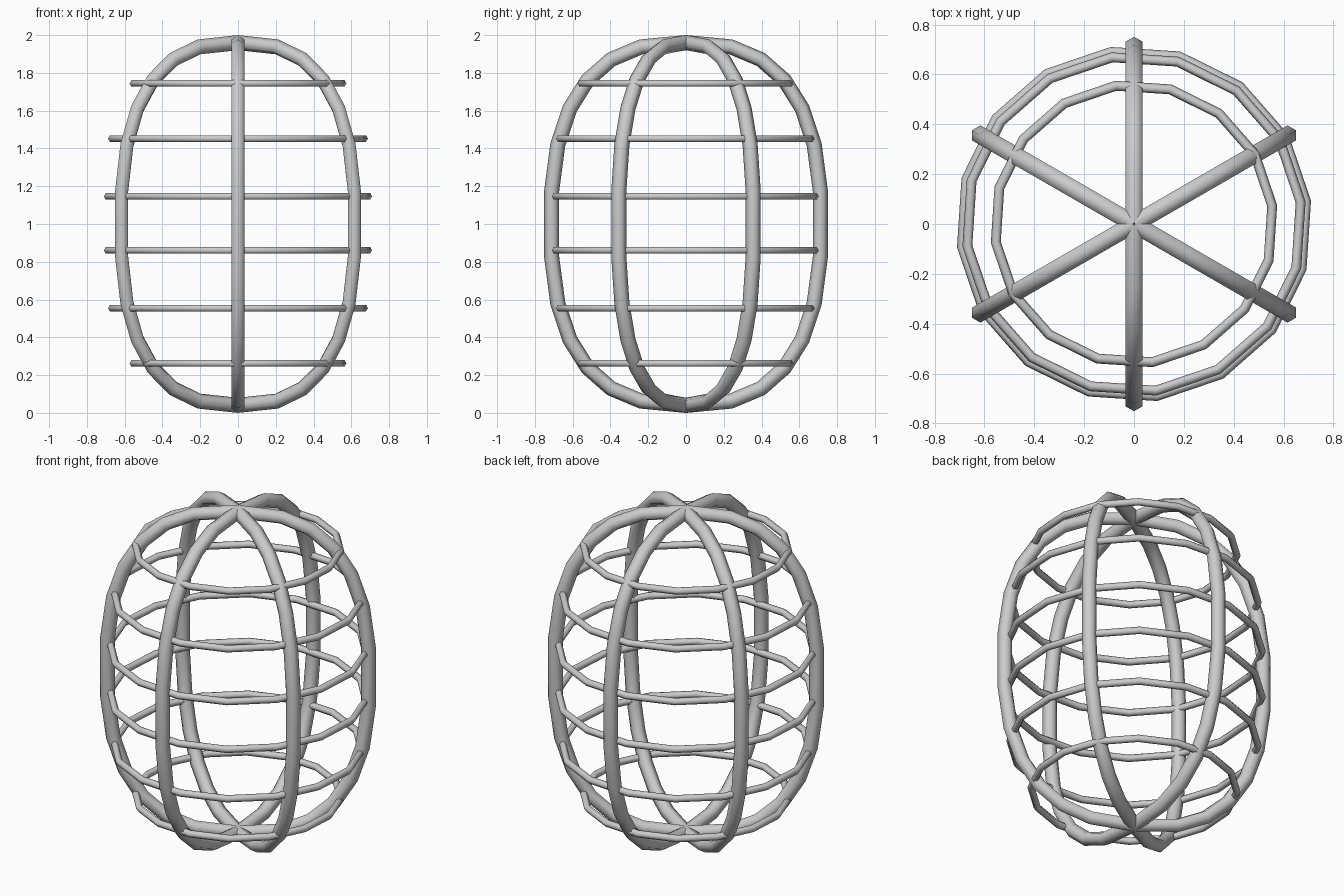
import bpy, bmesh
from math import sin, cos, pi, radians
from mathutils import Vector

if "Cube" in bpy.data.objects:
    bpy.data.objects.remove(bpy.data.objects["Cube"])

SIDES = 6


def tube(name, pts, binormal, radius, closed=False):
    """Six-sided tube along a planar path, one corner pointing outward."""
    bm = bmesh.new()
    n = len(pts)
    loops = []
    for i, p in enumerate(pts):
        if closed:
            t = pts[(i + 1) % n] - pts[i - 1]
        else:
            t = pts[min(i + 1, n - 1)] - pts[max(i - 1, 0)]
        out = binormal.cross(t.normalized())
        loops.append([bm.verts.new(p + radius * (cos(2 * pi * k / SIDES) * out
                                                 + sin(2 * pi * k / SIDES) * binormal))
                      for k in range(SIDES)])
    for i in range(n if closed else n - 1):
        a, b = loops[i], loops[(i + 1) % n]
        for k in range(SIDES):
            j = (k + 1) % SIDES
            bm.faces.new((a[k], a[j], b[j], b[k]))
    if not closed:
        bm.faces.new(loops[0])
        bm.faces.new(loops[-1])
    bmesh.ops.recalc_face_normals(bm, faces=bm.faces)
    for f in bm.faces:
        f.smooth = len(f.verts) == 4
    me = bpy.data.meshes.new(name)
    bm.to_mesh(me)
    bm.free()
    ob = bpy.data.objects.new(name, me)
    bpy.context.collection.objects.link(ob)
    return ob


# Six upright ribs following a squarish oval from pole to pole
STEPS = 13
for i in range(6):
    a = radians(30 + 60 * i)
    d = Vector((cos(a), sin(a), 0))
    path = []
    for s in range(STEPS + 1):
        th = pi * s / STEPS
        r = 0.715 * max(sin(th), 0) ** 0.77 if 0 < s < STEPS else 0
        c = cos(th)
        z = 1 + 0.96 * abs(c) ** 0.8 * (1 if c > 0 else -1)
        path.append(d * r + Vector((0, 0, z)))
    tube(f"upright_rib_{i + 1}", path, Vector((-sin(a), cos(a), 0)), 0.04)

# Six horizontal hoops, mirrored about mid height
for dz, r in ((0.143, 0.696), (0.449, 0.674), (0.741, 0.559)):
    for label, s in (("upper", 1), ("lower", -1)):
        path = [Vector((r * cos(radians(30 + 22.5 * k)),
                        r * sin(radians(30 + 22.5 * k)),
                        1.003 + s * dz)) for k in range(16)]
        tube(f"{label}_hoop_{int(dz * 1000)}", path, Vector((0, 0, 1)), 0.02, closed=True)
